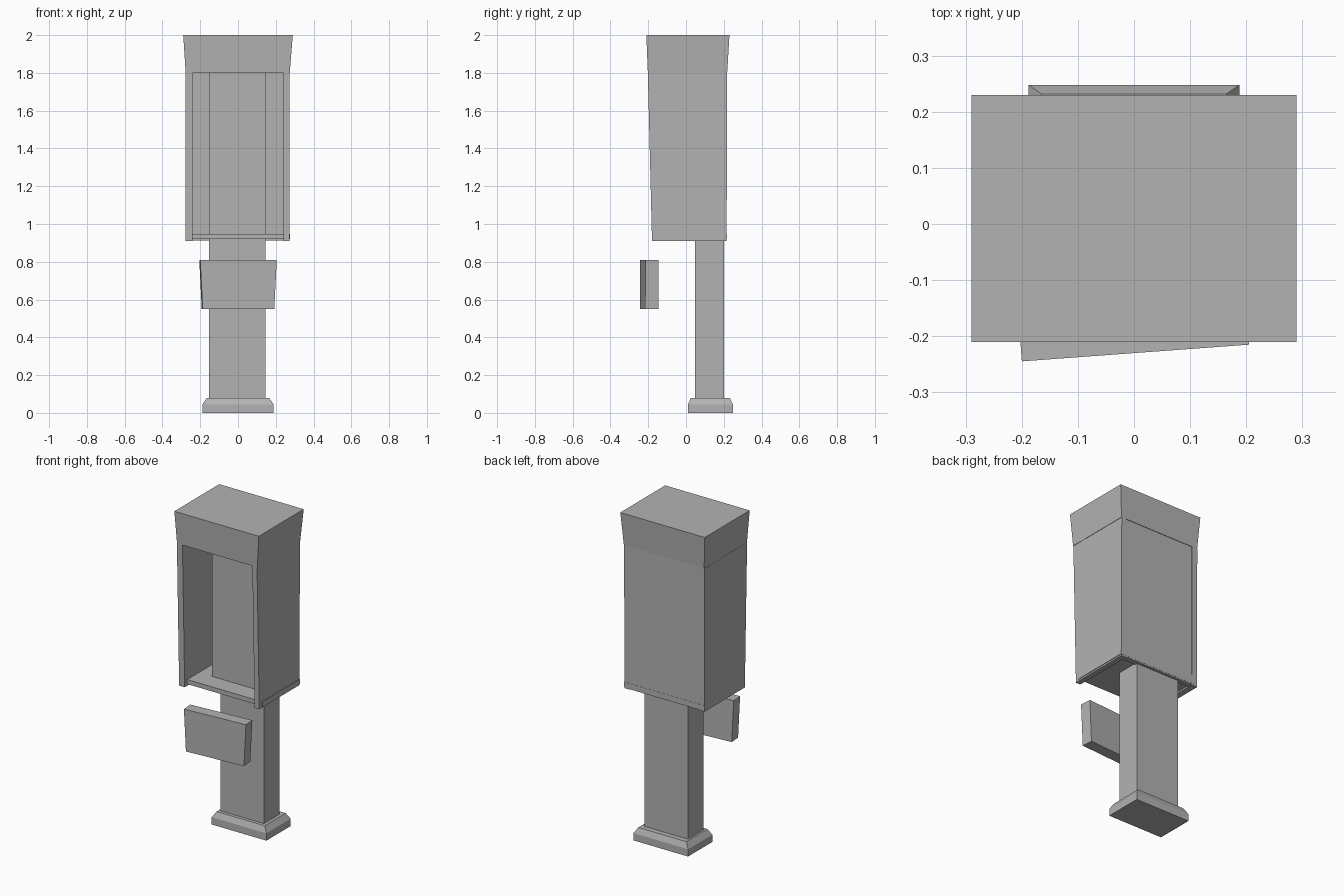
import bpy
import bmesh
import math
from mathutils import Matrix, Vector

cube = bpy.data.objects.get("Cube")
if cube:
    bpy.data.objects.remove(cube, do_unlink=True)

grey = bpy.data.materials.new("plain grey")
grey.use_nodes = True
colour = (0.45, 0.45, 0.45, 1)
grey.diffuse_color = colour
grey.node_tree.nodes["Principled BSDF"].inputs["Base Color"].default_value = colour


def loft(name, *levels):
    """Stack rectangles given as (z, x0, x1, y0, y1) into a closed solid."""
    bm = bmesh.new()
    rings = [[bm.verts.new(p) for p in
              ((x0, y0, z), (x1, y0, z), (x1, y1, z), (x0, y1, z))]
             for z, x0, x1, y0, y1 in levels]
    bm.faces.new(rings[0][::-1])
    bm.faces.new(rings[-1])
    for low, high in zip(rings, rings[1:]):
        for i in range(4):
            j = (i + 1) % 4
            bm.faces.new((low[i], low[j], high[j], high[i]))
    mesh = bpy.data.meshes.new(name)
    bm.to_mesh(mesh)
    bm.free()
    mesh.materials.append(grey)
    obj = bpy.data.objects.new(name, mesh)
    bpy.context.collection.objects.link(obj)
    return obj


def box(name, x0, x1, y0, y1, z0, z1):
    return loft(name, (z0, x0, x1, y0, y1), (z1, x0, x1, y0, y1))


# Foot with sloped upper edge, and the pole
loft("foot", (0, -0.188, 0.188, 0.01, 0.248),
     (0.045, -0.188, 0.188, 0.01, 0.248),
     (0.08, -0.165, 0.165, 0.026, 0.232))
box("pole", -0.153, 0.145, 0.047, 0.2, 0.07, 0.95)

# Open hood: side walls leaning forward, back, floor and inner column
for name, x0, x1 in (("right_wall", -0.278, -0.24), ("left_wall", 0.24, 0.272)):
    loft(name, (0.91, x0, x1, -0.18, 0.215), (1.8, x0, x1, -0.202, 0.218))
box("back_wall", -0.25, 0.25, 0.185, 0.215, 0.912, 1.8)
box("hood_floor", -0.274, 0.276, -0.155, 0.216, 0.92, 0.948)
box("inner_column", -0.15, 0.145, -0.04, 0.19, 0.93, 1.8)

# Flared header on top
loft("header", (1.8, -0.277, 0.274, -0.202, 0.218),
     (2, -0.29, 0.29, -0.21, 0.23))

# Loose sign panel, slightly turned, narrower at the bottom
sign = loft("sign_panel", (0.55, -0.19, 0.19, -0.035, 0.035),
            (0.81, -0.203, 0.203, -0.035, 0.035))
sign.data.transform(Matrix.Translation(Vector((0, -0.195, 0)))
                    @ Matrix.Rotation(math.radians(4.2), 4, "Z"))
